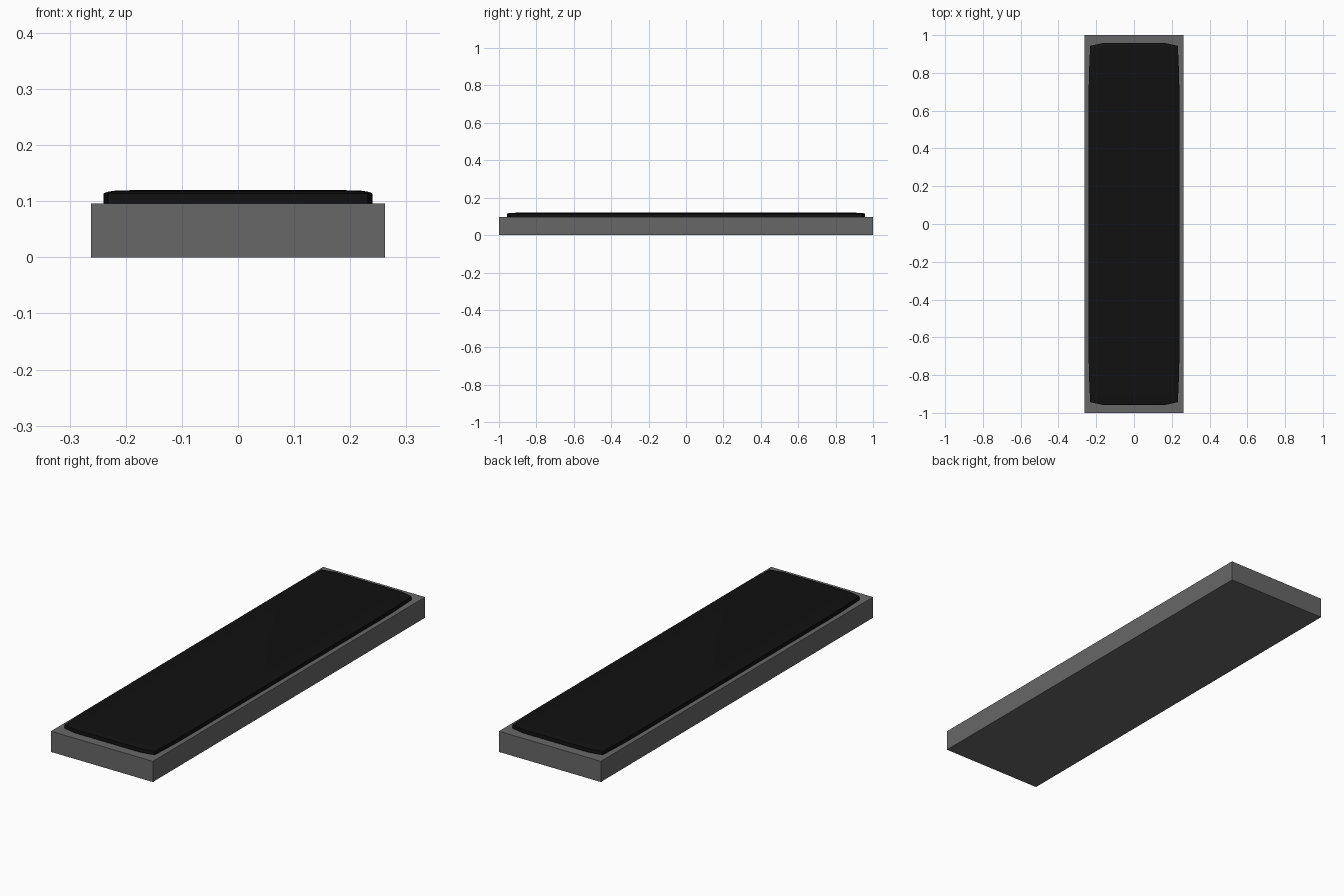
import bpy, bmesh

if "Cube" in bpy.data.objects:
    bpy.data.objects.remove(bpy.data.objects["Cube"])

def material(name, c):
    m = bpy.data.materials.new(name)
    m.diffuse_color = (c, c, c, 1)
    m.use_nodes = True
    m.node_tree.nodes["Principled BSDF"].inputs["Base Color"].default_value = m.diffuse_color
    return m

def finish(bm, name, mat):
    bmesh.ops.recalc_face_normals(bm, faces=bm.faces)
    me = bpy.data.meshes.new(name)
    bm.to_mesh(me)
    bm.free()
    ob = bpy.data.objects.new(name, me)
    bpy.context.collection.objects.link(ob)
    me.materials.append(mat)
    return ob

# Base slab
bm = bmesh.new()
bmesh.ops.create_cube(bm, size=1)
for v in bm.verts:
    v.co = (v.co.x * 0.524, v.co.y * 2, (v.co.z + 0.5) * 0.096)
finish(bm, "base_slab", material("dark_grey", 0.137))

# Cushion: one quarter outline mirrored into rings that step inward to a domed top
def outline(dx, dy):
    q = [(0.24 - dx, 0.70), (0.239 - dx, 0.79), (0.232 - dx, 0.943 - dy), (0.17, 0.957 - dy)]
    half = q + [(-x, y) for x, y in reversed(q)]
    return half + [(-x, -y) for x, y in half]

bm = bmesh.new()
rings = []
for dx, dy, z in [(0, 0, 0.09), (0, 0, 0.114), (0.008, 0.008, 0.117),
                  (0.022, 0.022, 0.119), (0.06, 0.06, 0.12)]:
    rings.append([bm.verts.new((x, y, z)) for x, y in outline(dx, dy)])
n = len(rings[0])
for a, b in zip(rings, rings[1:]):
    for i in range(n):
        bm.faces.new((a[i], a[(i + 1) % n], b[(i + 1) % n], b[i]))
bm.faces.new(rings[0])
bm.faces.new(rings[-1])
cushion = finish(bm, "cushion", material("black", 0.0055))
bpy.context.view_layer.objects.active = cushion
cushion.select_set(True)
bpy.ops.object.shade_smooth_by_angle()
